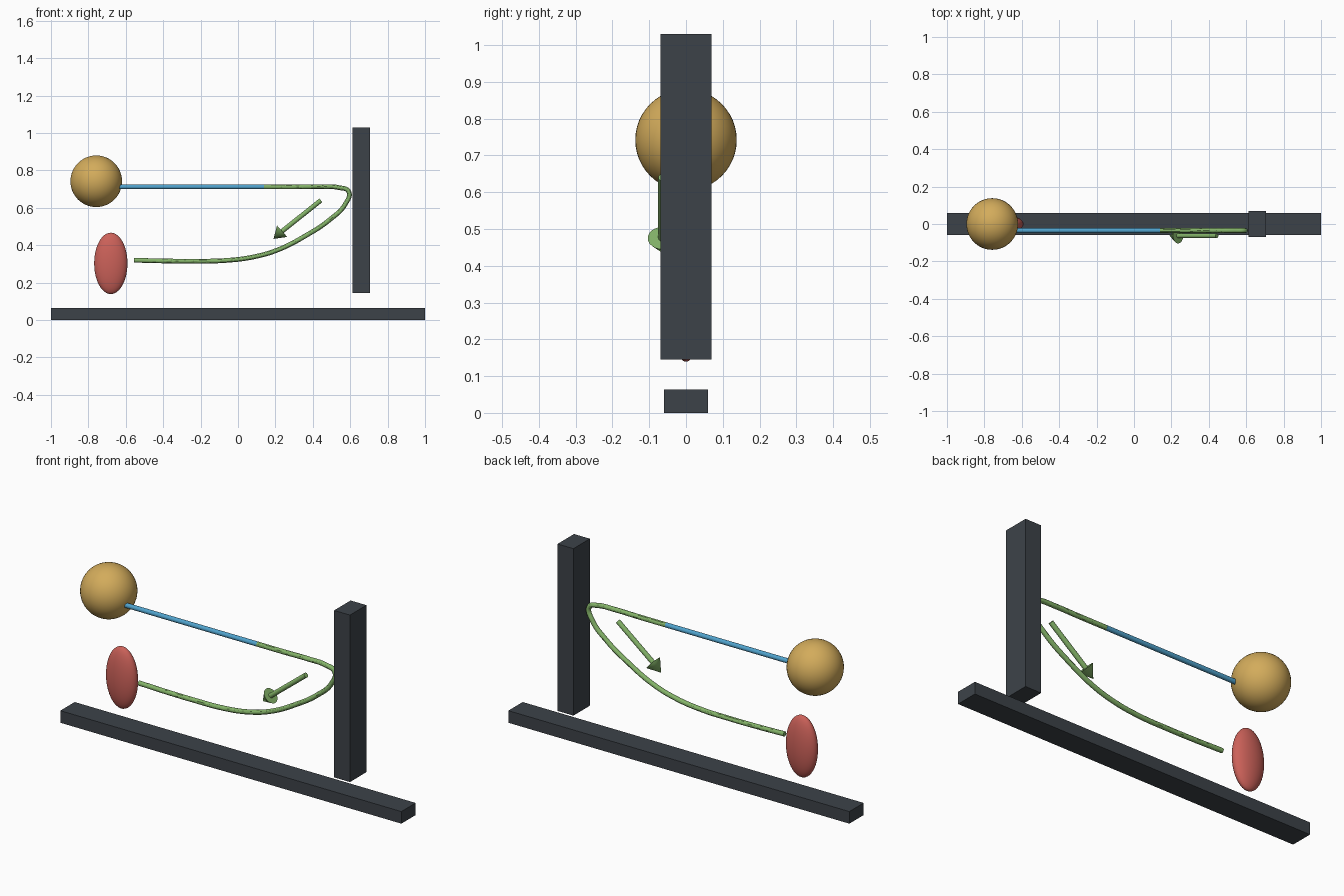
import bpy
from mathutils import Vector

cube = bpy.data.objects.get("Cube")
if cube:
    bpy.data.objects.remove(cube)


def material(name, rgb):
    m = bpy.data.materials.new(name)
    m.use_nodes = True
    m.diffuse_color = (*rgb, 1)
    m.node_tree.nodes["Principled BSDF"].inputs["Base Color"].default_value = (*rgb, 1)
    return m


slate = material("slate", (0.046, 0.055, 0.066))
gold = material("gold", (0.65, 0.41, 0.105))
red = material("red", (0.60, 0.12, 0.10))
blue = material("blue", (0.08, 0.36, 0.60))
green = material("green", (0.23, 0.45, 0.14))


def finish(name, mat, smooth=True):
    ob = bpy.context.object
    ob.name = name
    ob.data.materials.append(mat)
    if smooth:
        bpy.ops.object.shade_smooth_by_angle()
    return ob


def box(name, low, high, mat):
    low, high = Vector(low), Vector(high)
    bpy.ops.mesh.primitive_cube_add(size=1, location=(low + high) / 2)
    bpy.context.object.scale = high - low
    return finish(name, mat, False)


def ellipsoid(name, centre, radii, mat):
    bpy.ops.mesh.primitive_uv_sphere_add(segments=48, ring_count=24, location=centre)
    bpy.context.object.scale = radii
    return finish(name, mat)


def rod(name, start, end, r_start, r_end, mat):
    start, end = Vector(start), Vector(end)
    axis = end - start
    bpy.ops.mesh.primitive_cone_add(vertices=24, radius1=r_start, radius2=r_end,
                                    depth=axis.length, location=(start + end) / 2)
    bpy.context.object.rotation_euler = axis.to_track_quat("Z", "Y").to_euler()
    return finish(name, mat)


def tube(name, points, y, radius, mat):
    curve = bpy.data.curves.new(name, "CURVE")
    curve.dimensions = "3D"
    curve.bevel_depth = radius
    curve.bevel_resolution = 4
    curve.use_fill_caps = True
    spline = curve.splines.new("BEZIER")
    spline.bezier_points.add(len(points) - 1)
    for bp, (x, z) in zip(spline.bezier_points, points):
        bp.co = (x, y, z)
        bp.handle_left_type = bp.handle_right_type = "AUTO"
    ob = bpy.data.objects.new(name, curve)
    bpy.context.collection.objects.link(ob)
    bpy.ops.object.select_all(action="DESELECT")
    ob.select_set(True)
    bpy.context.view_layer.objects.active = ob
    bpy.ops.object.convert(target="MESH")
    return finish(name, mat)


# Floor bar and upright wall
box("floor_bar", (-1, -0.06, 0), (1, 0.06, 0.064), slate)
box("wall_post", (0.612, -0.069, 0.145), (0.705, 0.069, 1.03), slate)

# Ball and flattened disc
ellipsoid("ball", (-0.758, 0, 0.742), (0.138, 0.138, 0.138), gold)
ellipsoid("target_disc", (-0.68, 0, 0.303), (0.089, 0.045, 0.164), red)

# Incoming path and returning path
tube_y, tube_r = -0.035, 0.0125
rod("incoming_path", (-0.64, tube_y, 0.712), (0.14, tube_y, 0.712), tube_r, tube_r, blue)
tube("rebound_path", [(0.14, 0.712), (0.30, 0.712), (0.44, 0.713), (0.54, 0.708),
                      (0.592, 0.687), (0.575, 0.622), (0.49, 0.536), (0.36, 0.45),
                      (0.22, 0.378), (0.09, 0.339), (-0.06, 0.319), (-0.24, 0.315),
                      (-0.40, 0.316), (-0.555, 0.32)], tube_y, tube_r, green)

# Direction arrow
arrow_y = -0.063
rod("arrow_shaft", (0.443, arrow_y, 0.64), (0.232, arrow_y, 0.472), 0.0125, 0.0125, green)
rod("arrow_head", (0.236, arrow_y, 0.475), (0.19, arrow_y, 0.434), 0.041, 0, green)
